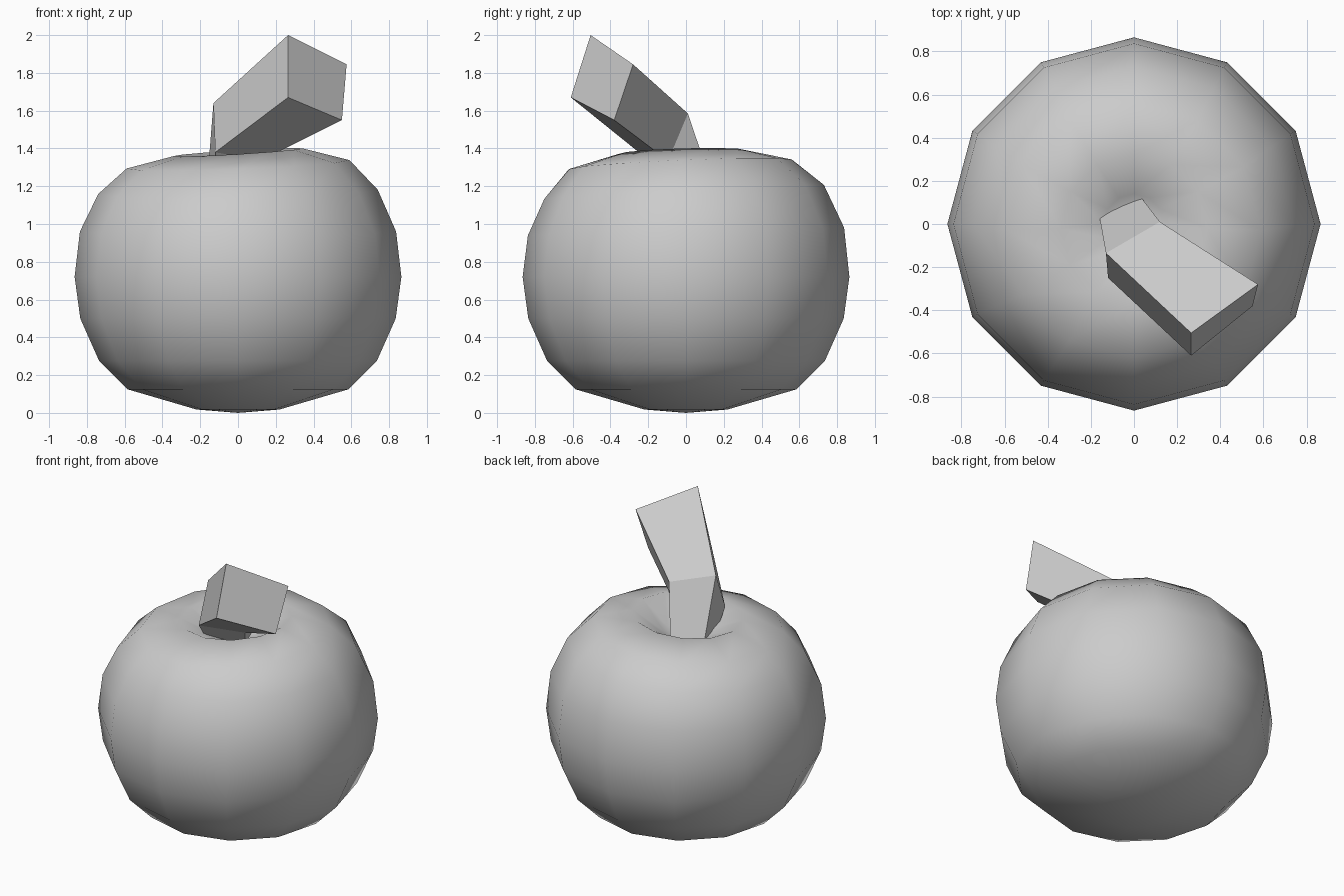
import bpy, bmesh, math

if "Cube" in bpy.data.objects:
    bpy.data.objects.remove(bpy.data.objects["Cube"])


def add_mesh(name, bm, smooth):
    bmesh.ops.recalc_face_normals(bm, faces=bm.faces)
    me = bpy.data.meshes.new(name)
    bm.to_mesh(me)
    bm.free()
    for p in me.polygons:
        p.use_smooth = smooth
    ob = bpy.data.objects.new(name, me)
    bpy.context.collection.objects.link(ob)
    return ob


def bridge(bm, lower, upper):
    n = len(lower)
    for i in range(n):
        j = (i + 1) % n
        bm.faces.new((lower[i], lower[j], upper[j], upper[i]))


# Fruit: twelve-sided lathe; each ring is (radius, height, x tilt, y tilt, y shift)
SIDES = 12
rings = [
    (0.22, 0.018, 0, 0, 0),
    (0.585, 0.125, 0, 0, 0),
    (0.735, 0.275, 0, 0, 0),
    (0.835, 0.50, 0, 0, 0),
    (0.865, 0.72, 0, 0, 0),
    (0.837, 0.96, 0.0, 0.025, 0),
    (0.74, 1.17, 0.015, 0.05, -0.01),
    (0.59, 1.316, 0.038, 0.043, -0.03),
    (0.34, 1.38, 0.06, 0.03, -0.02),
    (0.14, 1.27, 0.03, 0.02, 0),
]
bm = bmesh.new()
loops = []
for r, z, tx, ty, sy in rings:
    loop = []
    for i in range(SIDES):
        a = math.tau * i / SIDES
        x, y = r * math.cos(a), r * math.sin(a)
        loop.append(bm.verts.new((x, y + sy, z + tx * x + ty * y)))
    loops.append(loop)
for lower, upper in zip(loops, loops[1:]):
    bridge(bm, lower, upper)
# Bottom pole and floor of the stem dimple
for loop, z in ((loops[0], 0.0), (loops[-1], 1.22)):
    pole = bm.verts.new((0, 0, z))
    for i in range(SIDES):
        bm.faces.new((loop[i], loop[(i + 1) % SIDES], pole))
add_mesh("fruit", bm, True)

# Stem: bent square bar from three cross-sections
sections = [
    [(-0.165, 0.06, 1.20), (0.02, 0.14, 1.20), (0.07, -0.02, 1.18), (-0.12, -0.11, 1.18)],
    [(-0.13, -0.135, 1.64), (0.12, 0.01, 1.585), (0.12, -0.095, 1.335), (-0.12, -0.25, 1.38)],
    [(0.265, -0.505, 2.0), (0.575, -0.28, 1.845), (0.55, -0.38, 1.55), (0.265, -0.61, 1.67)],
]
bm = bmesh.new()
loops = [[bm.verts.new(p) for p in s] for s in sections]
for lower, upper in zip(loops, loops[1:]):
    bridge(bm, lower, upper)
bm.faces.new(loops[0])
bm.faces.new(loops[-1])
add_mesh("stem", bm, False)
